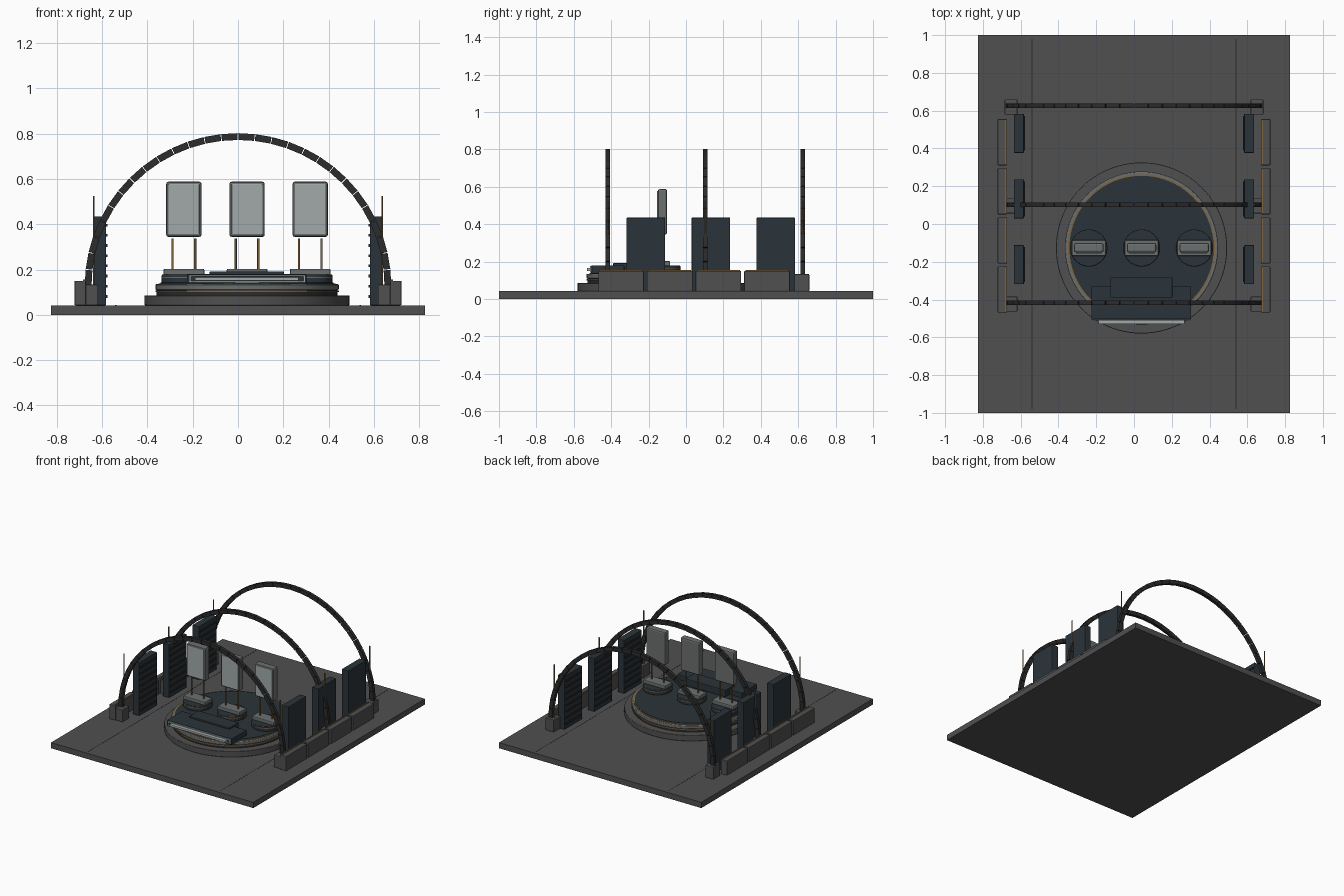
import bpy, math
from mathutils import Matrix, Vector

if "Cube" in bpy.data.objects:
    bpy.data.objects.remove(bpy.data.objects["Cube"])


def material(name, r, g, b):
    m = bpy.data.materials.new(name)
    m.diffuse_color = (r, g, b, 1)
    m.use_nodes = True
    m.node_tree.nodes["Principled BSDF"].inputs["Base Color"].default_value = m.diffuse_color
    return m


STONE = material("stone_grey", 0.08, 0.08, 0.083)
DARK = material("dark_blue", 0.024, 0.034, 0.042)
BLACK = material("black_metal", 0.025, 0.025, 0.026)
LIGHT = material("pale_panel", 0.36, 0.40, 0.40)
STEEL = material("steel", 0.15, 0.16, 0.16)
GOLD = material("bronze", 0.22, 0.13, 0.05)


def finish(name, mat, bevel=0):
    ob = bpy.context.object
    ob.name = name
    ob.data.materials.append(mat)
    if bevel:
        mod = ob.modifiers.new("bevel", "BEVEL")
        mod.width, mod.segments = bevel, 2
    return ob


def box(name, x0, x1, y0, y1, z0, z1, mat, bevel=0):
    bpy.ops.mesh.primitive_cube_add(size=1)
    ob = bpy.context.object
    ob.data.transform(Matrix.Translation(((x0 + x1) / 2, (y0 + y1) / 2, (z0 + z1) / 2))
                      @ Matrix.Diagonal((x1 - x0, y1 - y0, z1 - z0, 1)))
    return finish(name, mat, bevel)


def side_box(name, s, x0, x1, *rest):
    a, b = sorted((s * x0, s * x1))
    return box(name, a, b, *rest)


def disc(name, x, y, r, z0, z1, mat, sides=96, bevel=0):
    bpy.ops.mesh.primitive_cylinder_add(vertices=sides, radius=r, depth=z1 - z0,
                                        location=(x, y, (z0 + z1) / 2))
    bpy.ops.object.shade_smooth_by_angle()
    return finish(name, mat, bevel)


CX, CY = 0.04, -0.127
ARCH_Y = (-0.418, 0.102, 0.625)

# floor slab with two thin inlaid seams
box("floor", -0.825, 0.825, -1, 1, 0, 0.042, STONE)
for s in (-1, 1):
    side_box("floor_seam", s, 0.537, 0.543, -0.98, 0.98, 0.03, 0.0425, BLACK)

# stepped round dais
disc("dais_step", CX, CY, 0.453, 0.042, 0.085, STONE, bevel=0.003)
disc("dais_band", CX, CY, 0.400, 0.085, 0.110, BLACK)
disc("dais_bronze_ring", CX, CY, 0.405, 0.100, 0.107, GOLD)
disc("dais_rim", CX, CY, 0.405, 0.110, 0.135, STEEL, bevel=0.004)
disc("dais_inner_ring", CX, CY, 0.390, 0.135, 0.139, GOLD)
disc("dais_top", CX, CY, 0.382, 0.135, 0.142, DARK)

# control console at the front of the dais
box("console_base", -0.226, 0.302, -0.505, -0.33, 0.135, 0.18, DARK, 0.004)
box("console_upper", -0.125, 0.203, -0.39, -0.282, 0.14, 0.192, DARK, 0.004)
for z0, z1 in ((0.143, 0.149), (0.170, 0.176)):
    box("console_front_trim", -0.216, 0.298, -0.512, -0.50, z0, z1, LIGHT)
for x in (-0.216, 0.290):
    box("console_end_trim", x, x + 0.008, -0.512, -0.50, 0.143, 0.176, LIGHT)
box("console_front_strip", -0.19, 0.267, -0.53, -0.50, 0.150, 0.166, LIGHT, 0.003)

# three pods with raised panels on twin posts
for dx in (-0.279, 0, 0.279):
    x = CX + dx
    disc("pod_base", x, CY, 0.098, 0.14, 0.178, DARK, 48, 0.004)
    disc("pod_ring", x, CY, 0.099, 0.162, 0.167, GOLD, 48)
    box("pod_cradle", x - 0.09, x + 0.09, CY - 0.042, CY + 0.042, 0.175, 0.203, STEEL, 0.006)
    for px in (-0.05, 0.05):
        disc("panel_post", x + px, CY, 0.005, 0.19, 0.338, GOLD, 12)
    box("panel_frame", x - 0.078, x + 0.078, CY - 0.023, CY + 0.026, 0.344, 0.588, STEEL, 0.010)
    box("panel_face", x - 0.068, x + 0.068, CY - 0.029, CY - 0.02, 0.354, 0.578, LIGHT, 0.003)

# three segmented arches, their feet and masts
R, MID, COUNT = 0.662, 0.125, 28
for y in ARCH_Y:
    verts, faces = [], []
    step = math.pi / COUNT
    for i in range(COUNT):
        n = len(verts)
        for a in (i * step + 0.0025, (i + 1) * step - 0.0025):
            for r, dy in ((R - 0.015, -0.012), (R + 0.015, -0.012),
                          (R + 0.015, 0.012), (R - 0.015, 0.012)):
                verts.append((r * math.cos(a), y + dy, MID + r * math.sin(a)))
        faces += [(n, n + 1, n + 2, n + 3), (n + 7, n + 6, n + 5, n + 4)]
        faces += [(n + k, n + 4 + k, n + 4 + (k + 1) % 4, n + (k + 1) % 4) for k in range(4)]
    mesh = bpy.data.meshes.new("arch")
    mesh.from_pydata(verts, [], faces)
    mesh.materials.append(BLACK)
    bpy.context.collection.objects.link(bpy.data.objects.new("arch", mesh))
    for s in (-1, 1):
        side_box("arch_foot", s, 0.618, 0.685, y - 0.046, y + 0.034, 0.042, 0.133, STONE, 0.004)
        disc("mast", s * 0.637, y, 0.004, 0.12, 0.525, GOLD, 10)

# side walls and tall slatted cabinets
for s in (-1, 1):
    for y in (-0.347, -0.087, 0.173, 0.433):
        side_box("side_wall", s, 0.672, 0.722, y - 0.122, y + 0.122, 0.042, 0.150, STONE, 0.004)
        side_box("side_wall_trim", s, 0.676, 0.684, y - 0.115, y + 0.115, 0.148, 0.155, GOLD)
    for y in (-0.215, 0.133, 0.48):
        side_box("cabinet", s, 0.583, 0.636, y - 0.103, y + 0.103, 0.042, 0.435, DARK, 0.003)
        for k in range(8):
            z = 0.075 + k * 0.045
            side_box("cabinet_slat", s, 0.577, 0.586, y - 0.092, y + 0.092, z, z + 0.012, BLACK)
